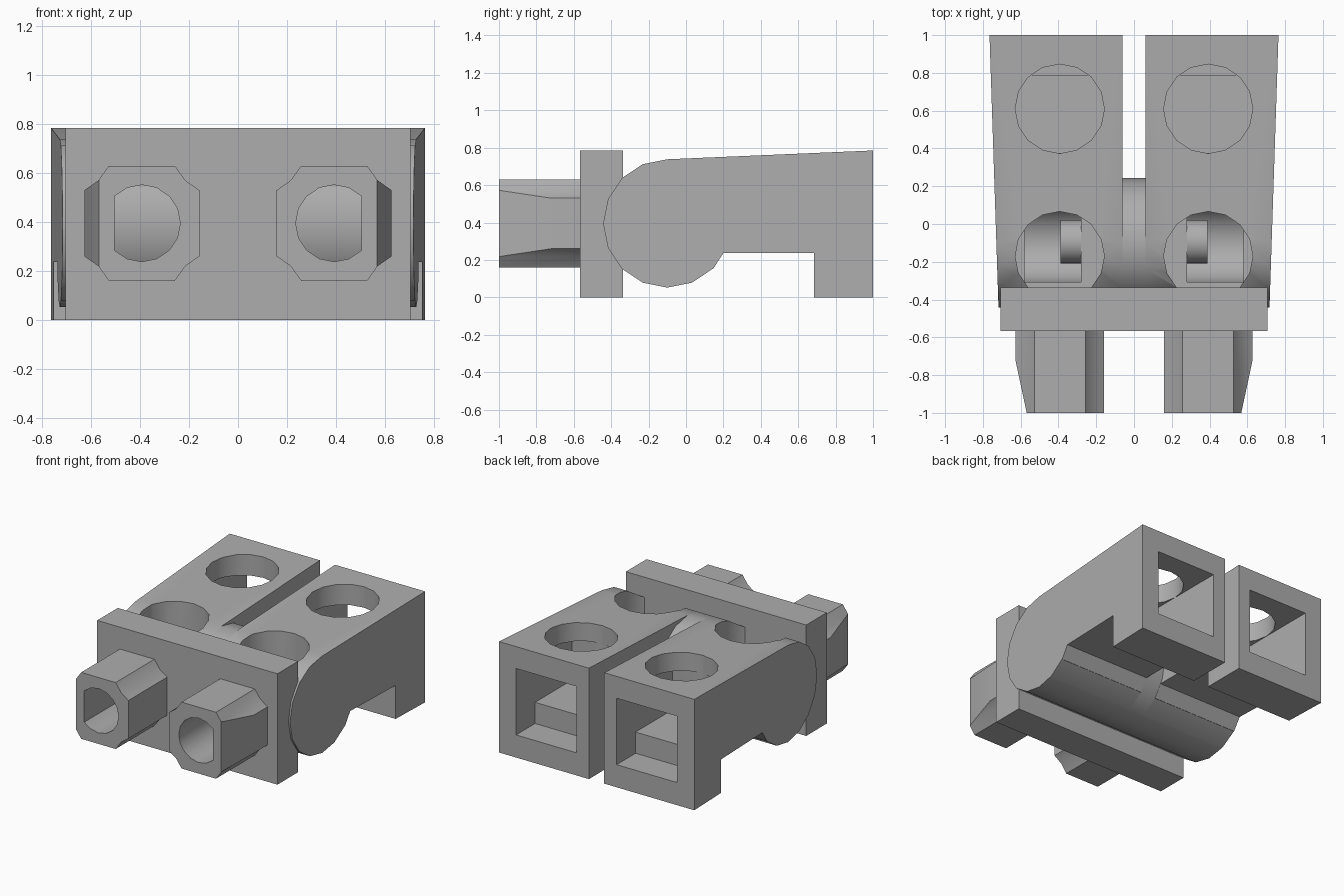
import bpy, bmesh, math
from mathutils import Vector

if "Cube" in bpy.data.objects:
    bpy.data.objects.remove(bpy.data.objects["Cube"])

GREY = (0.42, 0.42, 0.42, 1)
grey = bpy.data.materials.new("plain grey")
grey.diffuse_color = GREY
grey.use_nodes = True
grey.node_tree.nodes["Principled BSDF"].inputs["Base Color"].default_value = GREY


def prism(name, profile, axis, start, end):
    """Extrude a 2D profile along x (y,z points), y (x,z) or z (x,y)."""
    place = {"x": lambda p, t: (t, p[0], p[1]),
             "y": lambda p, t: (p[0], t, p[1]),
             "z": lambda p, t: (p[0], p[1], t)}[axis]
    bm = bmesh.new()
    rings = [[bm.verts.new(place(p, t)) for p in profile] for t in (start, end)]
    bm.faces.new(rings[0])
    bm.faces.new(rings[1])
    for i in range(len(profile)):
        j = (i + 1) % len(profile)
        bm.faces.new((rings[0][i], rings[0][j], rings[1][j], rings[1][i]))
    bmesh.ops.recalc_face_normals(bm, faces=bm.faces)
    mesh = bpy.data.meshes.new(name)
    bm.to_mesh(mesh)
    bm.free()
    mesh.materials.append(grey)
    obj = bpy.data.objects.new(name, mesh)
    bpy.context.collection.objects.link(obj)
    return obj


def circle(cx, cy, r, n=16):
    return [(cx + r * math.cos(math.tau * i / n), cy + r * math.sin(math.tau * i / n))
            for i in range(n)]


def box(name, x0, x1, y0, y1, z0, z1):
    return prism(name, [(x0, y0), (x1, y0), (x1, y1), (x0, y1)], "z", z0, z1)


def finish(obj, cutters=(), mirror=False):
    """Cut, mirror and bake the part, then shade it."""
    for c in cutters:
        c.hide_render = True
        m = obj.modifiers.new("cut", "BOOLEAN")
        m.operation, m.solver, m.object = "DIFFERENCE", "EXACT", c
    if mirror:
        m = obj.modifiers.new("mirror", "MIRROR")
        m.use_mirror_merge = False
    bpy.context.view_layer.update()
    baked = bpy.data.meshes.new_from_object(
        obj.evaluated_get(bpy.context.evaluated_depsgraph_get()))
    obj.modifiers.clear()
    obj.data = baked
    for c in cutters:
        bpy.data.objects.remove(c)
    bpy.ops.object.select_all(action="DESELECT")
    obj.select_set(True)
    bpy.context.view_layer.objects.active = obj
    bpy.ops.object.shade_smooth_by_angle(angle=math.radians(30))


# Shared sizes: barrel axis in y and z, pin and hole centre in x
BY, BZ, BR, CX = -0.1, 0.395, 0.343, 0.393

# Side blocks: rounded nose, sloping top, notched underside, flared outer wall
nose = [(BY + BR * math.cos(a), BZ + BR * math.sin(a))
        for a in (math.tau * i / 16 for i in range(4, 15))]
profile = nose + [(0.145, 0.152), (0.2, 0.237), (0.685, 0.237),
                  (0.685, 0), (1, 0), (1, 0.785)]
blocks = prism("side_blocks", profile, "x", 0.06, 0.765)
for v in blocks.data.vertices:
    if v.co.x > 0.5:
        v.co.x -= 0.033 * (1 - v.co.y)
finish(blocks, [
    box("socket", 0.157, 0.63, 0.788, 1.1, 0.16, 0.63),
    box("socket_rear", 0.157, 0.63, 0.375, 0.9, 0.31, 0.63),
    prism("rear_hole", circle(CX, 0.61, 0.236), "z", 0.5, 1),
    prism("front_hole", circle(CX, -0.17, 0.236), "z", 0.42, 1),
    prism("pocket", circle(BY, BZ, 0.21, 24), "x", 0.28, 0.58),
], mirror=True)

# Curved rib inside each pocket
rib = prism("pocket_rib", circle(-0.095, 0.31, 0.115, 24), "x", 0.28, 0.39)
finish(rib, mirror=True)

# Barrel bridging the two blocks
finish(prism("centre_barrel", circle(BY, BZ, BR), "x", -0.06, 0.06))

# Front plate
plate = box("front_plate", -0.706, 0.706, -0.567, -0.336, 0, 0.785)


def bore():
    ring = [(min(x, 0.505), z) for x, z in circle(CX, BZ, 0.157)]
    unique = [p for i, p in enumerate(ring) if (Vector(p) - Vector(ring[i - 1])).length > 1e-4]
    return prism("bore", unique, "y", -1.1, -0.4)


# Pins: square with scooped corners, tapered outer side, flat-sided bore
section = []
for sx, sz in ((1, 1), (-1, 1), (-1, -1), (1, -1)):
    corner = [(0.235, 0.135), (0.178, 0.175), (0.135, 0.235)]
    if sx * sz < 0:
        corner.reverse()
    section += [(CX + sx * a, BZ + sz * b) for a, b in corner]
pins = prism("front_pins", section, "y", -1, -0.56)
bm = bmesh.new()
bm.from_mesh(pins.data)
cut = bmesh.ops.bisect_plane(bm, geom=bm.verts[:] + bm.edges[:] + bm.faces[:],
                             plane_co=(0.628, -0.72, 0), plane_no=(0.28, -0.06, 0),
                             clear_outer=True)
edges = [e for e in cut["geom_cut"] if isinstance(e, bmesh.types.BMEdge)]
bmesh.ops.holes_fill(bm, edges=edges)
bmesh.ops.recalc_face_normals(bm, faces=bm.faces)
bm.to_mesh(pins.data)
bm.free()
finish(pins, [bore()], mirror=True)

# Bores carry on into the plate
left = bore()
right = bore()
for v in right.data.vertices:
    v.co.x = -v.co.x
right.data.flip_normals()
finish(plate, [left, right])
